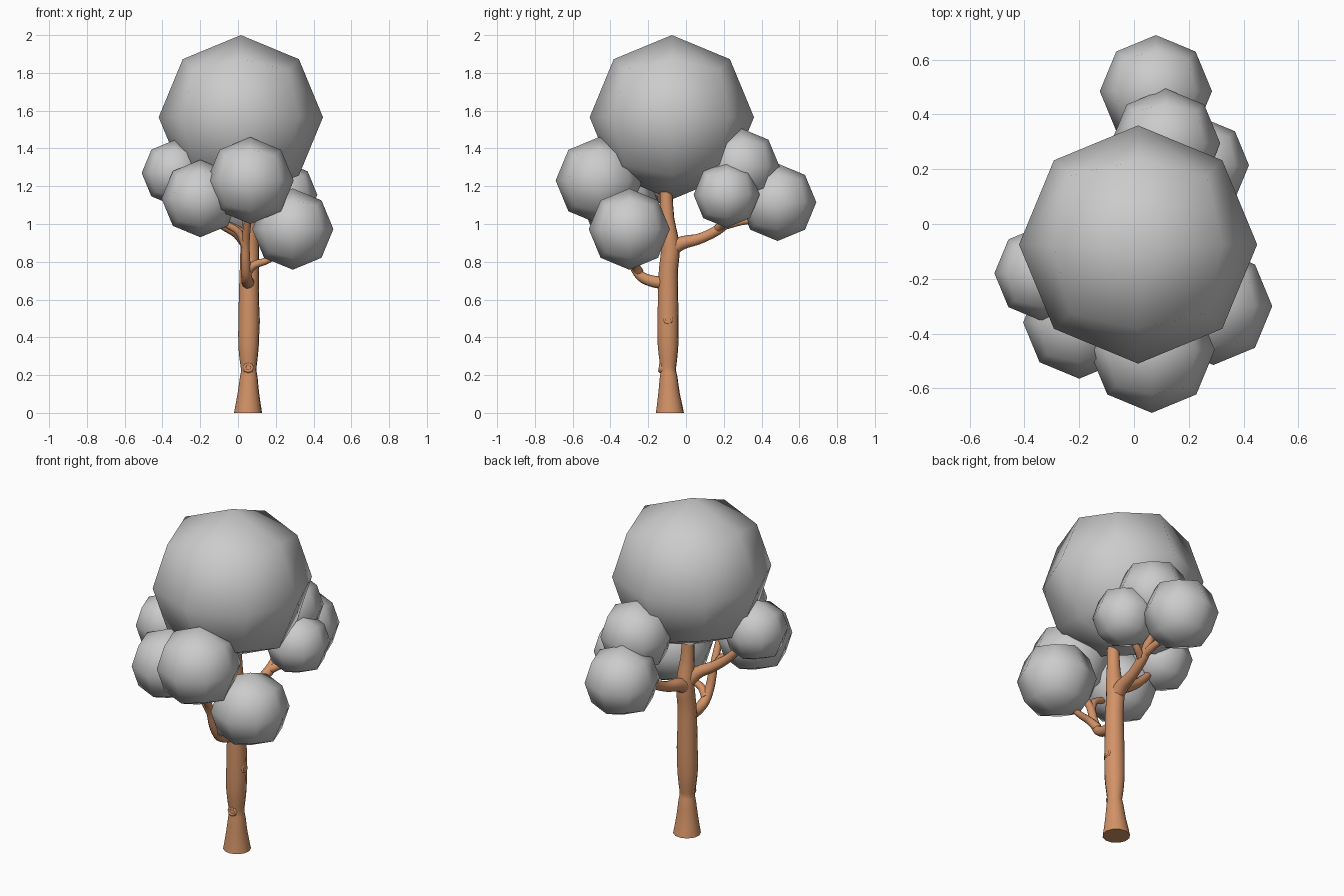
import bpy, bmesh, math
from mathutils import Vector

if "Cube" in bpy.data.objects:
    bpy.data.objects.remove(bpy.data.objects["Cube"])


def material(name, rgb):
    m = bpy.data.materials.new(name)
    m.diffuse_color = (*rgb, 1)
    m.use_nodes = True
    m.node_tree.nodes["Principled BSDF"].inputs["Base Color"].default_value = m.diffuse_color
    return m


BARK = material("orange_brown_bark", (0.65, 0.29, 0.135))
LEAF = material("pale_grey_foliage", (0.6, 0.6, 0.6))


def finish(bm, name, mat):
    bmesh.ops.recalc_face_normals(bm, faces=bm.faces)
    for f in bm.faces:
        f.smooth = len(f.verts) <= 4
    me = bpy.data.meshes.new(name)
    bm.to_mesh(me)
    bm.free()
    me.materials.append(mat)
    ob = bpy.data.objects.new(name, me)
    bpy.context.collection.objects.link(ob)
    return ob


def foliage(name, centre, r):
    """Cube divided once and pushed out to a sphere."""
    bm = bmesh.new()
    bmesh.ops.create_cube(bm, size=2)
    bmesh.ops.subdivide_edges(bm, edges=bm.edges[:], cuts=1, use_grid_fill=True)
    for v in bm.verts:
        v.co = v.co.normalized() * r + Vector(centre)
    return finish(bm, name, LEAF)


def spline(pts, steps):
    """Catmull-Rom through (x, y, z, radius) points."""
    p = [Vector(q) for q in pts]
    p = [2 * p[0] - p[1]] + p + [2 * p[-1] - p[-2]]
    out = []
    for i in range(1, len(p) - 2):
        a, b, c, d = p[i - 1:i + 3]
        for s in range(steps):
            t = s / steps
            out.append(0.5 * (2 * b + (c - a) * t + (2 * a - 5 * b + 4 * c - d) * t * t
                              + (3 * b - a - 3 * c + d) * t ** 3))
    return out + [p[-2]]


def limb(name, pts, sides=10, steps=4):
    """Tapered tube along a smooth path."""
    path = spline(pts, steps) if steps > 1 else [Vector(q) for q in pts]
    pos = [q.to_3d() for q in path]
    bm = bmesh.new()
    rings = []
    side = Vector((1, 0.13, 0.07))
    for i, q in enumerate(path):
        tan = (pos[min(i + 1, len(pos) - 1)] - pos[max(i - 1, 0)]).normalized()
        if i == 0 and abs(tan.z) > 0.98:
            tan = Vector((0, 0, 1))  # flat foot on the ground
        side = (side - tan * side.dot(tan)).normalized()
        up = tan.cross(side)
        rings.append([bm.verts.new(pos[i] + q[3] * (side * math.cos(a) + up * math.sin(a)))
                      for a in (2 * math.pi * k / sides for k in range(sides))])
    for lo, hi in zip(rings, rings[1:]):
        for k in range(sides):
            n = (k + 1) % sides
            bm.faces.new((lo[k], lo[n], hi[n], hi[k]))
    bm.faces.new(rings[0][::-1])
    bm.faces.new(rings[-1])
    return finish(bm, name, BARK)


def knot(name, centre, r, normal):
    """Small raised ring with a hollow middle on the bark."""
    bm = bmesh.new()
    n = Vector(normal).normalized()
    rot = n.to_track_quat('Z', 'Y')
    rings = [[bm.verts.new(Vector(centre) + rot @ Vector((s * r * math.cos(a), s * r * math.sin(a), h * r)))
              for a in (math.pi * k / 4 for k in range(8))]
             for s, h in ((1.15, -0.7), (1.0, 0.0), (0.75, 0.3), (0.5, 0.0))]
    for lo, hi in zip(rings, rings[1:]):
        for k in range(8):
            bm.faces.new((lo[k], lo[(k + 1) % 8], hi[(k + 1) % 8], hi[k]))
    bm.faces.new(rings[-1])
    return finish(bm, name, BARK)


# Foliage balls: centre and radius
for name, c, r in (
        ("crown_foliage", (0.015, -0.075, 1.565), 0.435),
        ("front_foliage", (0.065, -0.46, 1.23), 0.23),
        ("front_left_foliage", (-0.20, -0.36, 1.135), 0.205),
        ("left_foliage", (-0.335, -0.18, 1.27), 0.175),
        ("right_foliage", (0.29, -0.30, 0.973), 0.215),
        ("back_foliage", (0.08, 0.485, 1.115), 0.205),
        ("back_upper_foliage", (0.115, 0.295, 1.305), 0.20),
        ("back_right_foliage", (0.245, 0.215, 1.155), 0.175)):
    foliage(name, c, r)

# Trunk: flared foot, pinched neck, swelling middle, tapered top
limb("trunk", [
    (0.053, -0.085, 0.0, 0.075), (0.055, -0.09, 0.1, 0.058), (0.057, -0.092, 0.19, 0.047),
    (0.057, -0.094, 0.225, 0.041), (0.056, -0.094, 0.27, 0.046), (0.056, -0.095, 0.36, 0.055),
    (0.058, -0.095, 0.5, 0.056), (0.058, -0.095, 0.65, 0.053), (0.06, -0.093, 0.76, 0.051),
    (0.062, -0.082, 0.86, 0.05), (0.063, -0.09, 0.94, 0.047), (0.06, -0.1, 1.03, 0.038),
    (0.058, -0.105, 1.17, 0.033)], sides=12, steps=2)

# Bark knots
knot("front_knot", (0.055, -0.136, 0.24), 0.028, (0, -1, 0.15))
knot("right_knot", (0.108, -0.095, 0.495), 0.026, (1, 0, 0.1))

# Branches with their forks
limb("back_branch", [(0.06, -0.09, 0.86, 0.045), (0.065, -0.02, 0.9, 0.037), (0.075, 0.08, 0.925, 0.029),
                     (0.09, 0.19, 0.985, 0.028), (0.10, 0.26, 1.08, 0.024), (0.11, 0.29, 1.2, 0.02)])
limb("back_low_fork", [(0.09, 0.19, 0.99, 0.026), (0.09, 0.28, 1.01, 0.02),
                       (0.08, 0.37, 1.03, 0.018), (0.08, 0.46, 1.1, 0.014)])
limb("back_right_fork", [(0.09, 0.17, 0.975, 0.025), (0.15, 0.2, 1.01, 0.02), (0.23, 0.215, 1.08, 0.015)])
limb("front_branch", [(0.055, -0.1, 0.69, 0.036), (0.05, -0.17, 0.695, 0.032), (0.045, -0.24, 0.725, 0.028),
                      (0.04, -0.285, 0.8, 0.025), (0.04, -0.32, 0.91, 0.022), (0.055, -0.4, 1.05, 0.018),
                      (0.06, -0.45, 1.15, 0.014)])
limb("front_right_fork", [(0.045, -0.25, 0.745, 0.026), (0.09, -0.27, 0.785, 0.021),
                          (0.16, -0.28, 0.81, 0.018), (0.26, -0.3, 0.88, 0.014)])
limb("front_left_fork", [(0.04, -0.31, 0.88, 0.022), (0.0, -0.33, 0.96, 0.019),
                         (-0.08, -0.345, 1.01, 0.017), (-0.18, -0.36, 1.1, 0.013)])
limb("left_branch", [(0.06, -0.09, 0.89, 0.042), (0.0, -0.12, 0.955, 0.034), (-0.08, -0.145, 1.0, 0.029),
                     (-0.18, -0.165, 1.08, 0.024), (-0.32, -0.18, 1.24, 0.016)])
